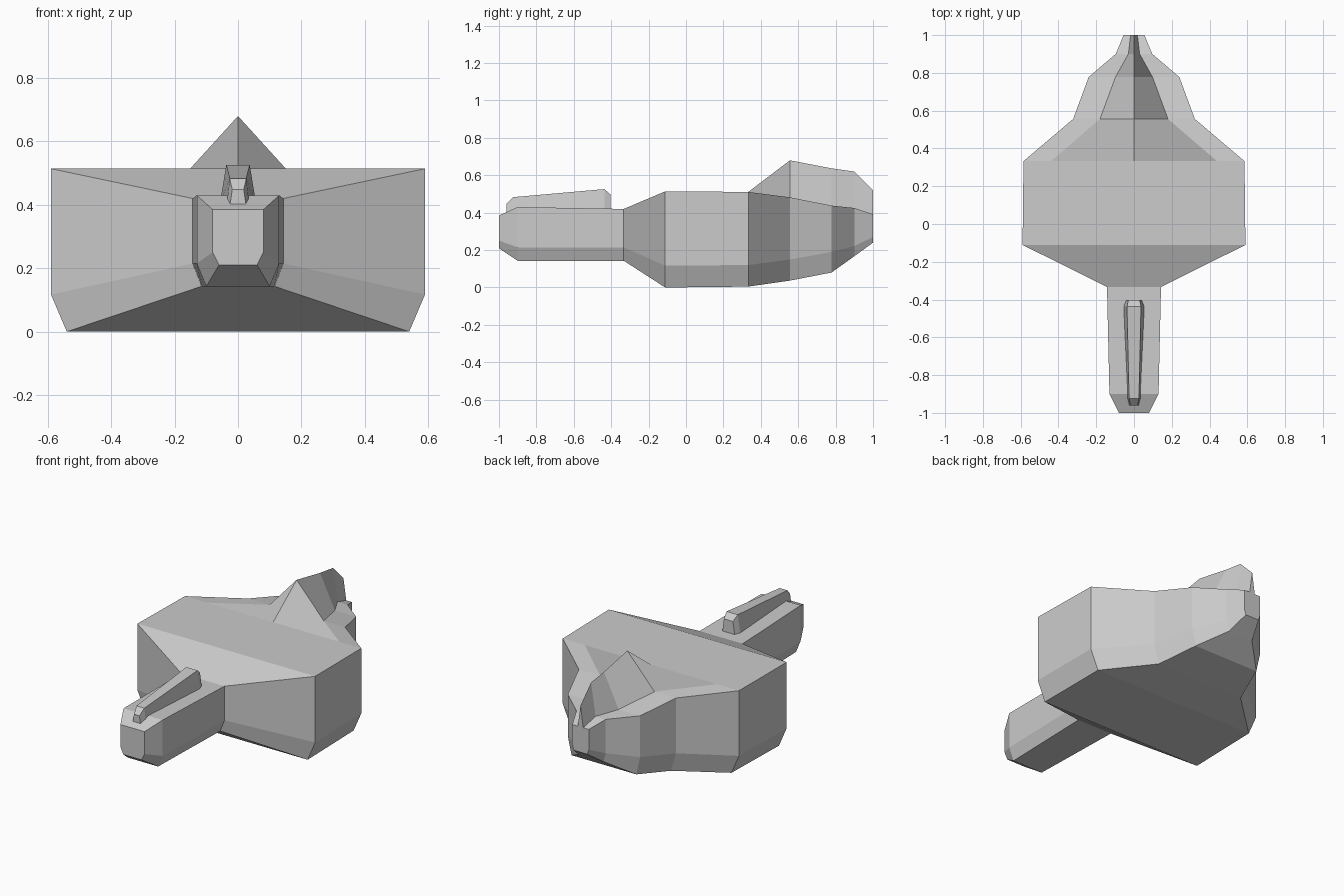
import bpy
import bmesh

if "Cube" in bpy.data.objects:
    bpy.data.objects.remove(bpy.data.objects["Cube"])


def loft(name, ys, rings):
    """Skin matching half-profiles (bottom to top, x >= 0) mirrored across x."""
    bm = bmesh.new()
    loops = []
    for y, half in zip(ys, rings):
        left = [(-x, z) for x, z in reversed(half) if x > 0]
        loops.append([bm.verts.new((x, y, z)) for x, z in half + left])
    n = len(loops[0])
    for a, b in zip(loops, loops[1:]):
        for j in range(n):
            k = (j + 1) % n
            # start corner differs per side so warped quads split symmetrically
            if j < n // 2:
                bm.faces.new((a[k], b[k], b[j], a[j]))
            else:
                bm.faces.new((a[j], a[k], b[k], b[j]))
    bm.faces.new(loops[0])
    bm.faces.new(loops[-1])
    bmesh.ops.recalc_face_normals(bm, faces=bm.faces)
    mesh = bpy.data.meshes.new(name)
    bm.to_mesh(mesh)
    bm.free()
    obj = bpy.data.objects.new(name, mesh)
    bpy.context.collection.objects.link(obj)
    return obj


# Hull: y, side half-width, bottom half-width, bottom z, chamfer z, deck z,
# ridge foot half-width, ridge z
hull = [
    (-1.000, .080, .060, .210, .250, .385, .060, .385),
    (-0.900, .130, .100, .143, .215, .430, .098, .430),
    (-0.333, .143, .115, .143, .215, .420, .107, .420),
    (-0.111, .590, .540, .000, .117, .514, .443, .514),
    (0.333, .585, .535, .005, .120, .511, .439, .511),
    (0.556, .322, .290, .037, .150, .482, .180, .680),
    (0.778, .240, .215, .080, .190, .438, .098, .637),
    (0.900, .097, .082, .167, .222, .425, .030, .620),
    (1.000, .055, .045, .240, .270, .392, .018, .520),
]
loft("hull", [s[0] for s in hull],
     [[(wb, zb), (w, zm), (w, zt), (wr, zt), (0, zr)]
      for _, w, wb, zb, zm, zt, wr, zr in hull])

# Raised rail on the nose: y, base half-width, top half-width, base z, top z
rail = [
    (-0.960, .026, .018, .395, .448),
    (-0.925, .036, .026, .395, .483),
    (-0.437, .056, .037, .410, .526),
    (-0.403, .042, .030, .410, .497),
]
loft("nose_rail", [s[0] for s in rail],
     [[(w, zb), (wt, zt)] for _, w, wt, zb, zt in rail])
